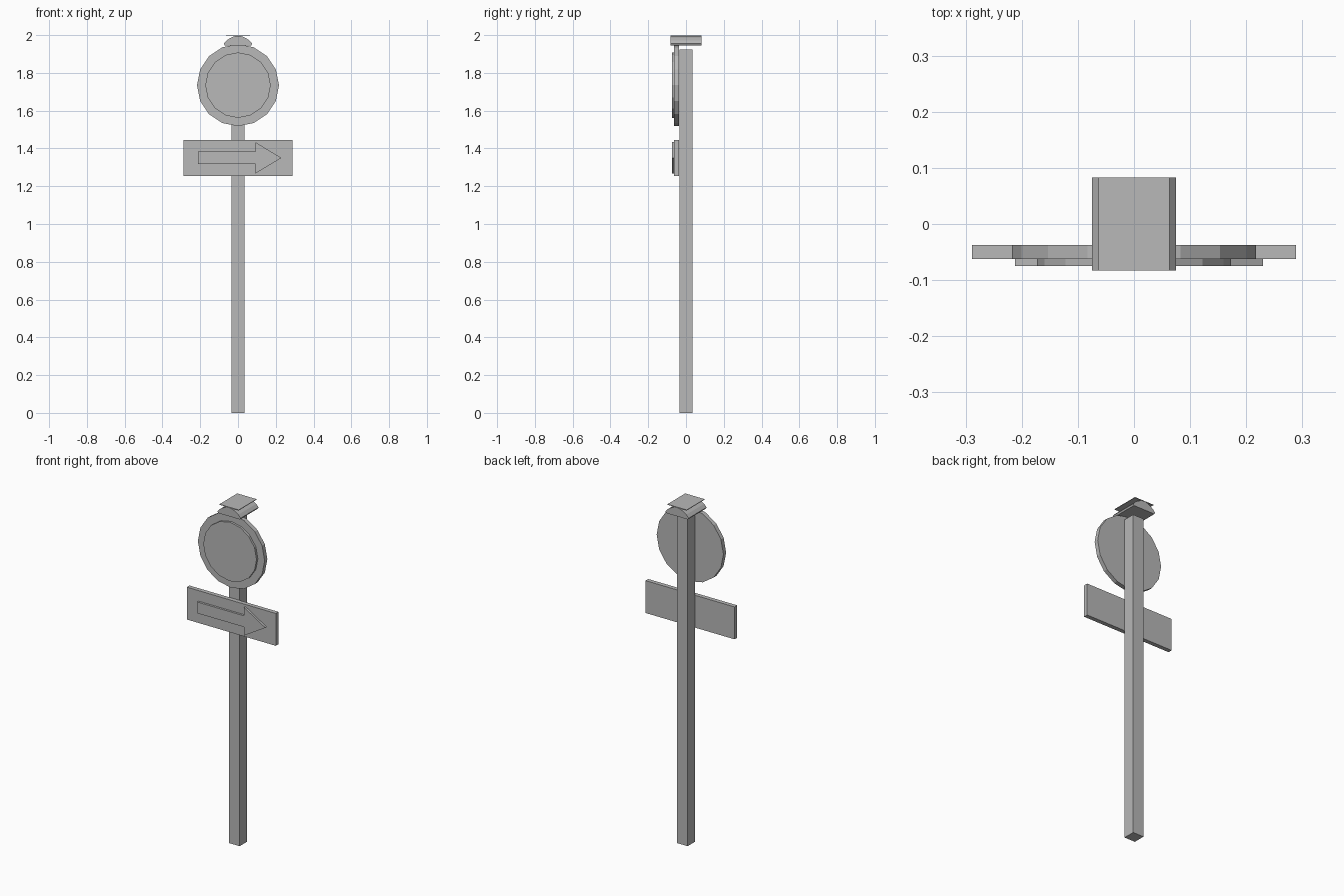
import bpy
from math import cos, sin, tau

cube = bpy.data.objects.get("Cube")
if cube:
    bpy.data.objects.remove(cube, do_unlink=True)

grey = bpy.data.materials.new("plain grey")
grey.use_nodes = True
colour = (0.48, 0.48, 0.48, 1)
grey.diffuse_color = colour
grey.node_tree.nodes["Principled BSDF"].inputs["Base Color"].default_value = colour


def extrude(name, outline, front, back):
    """Solid made by pushing an x-z outline (counterclockwise) from front to back."""
    n = len(outline)
    verts = [(x, y, z) for y in (front, back) for x, z in outline]
    faces = [list(range(n)), list(range(2 * n - 1, n - 1, -1))]
    faces += [(i, i + n, (i + 1) % n + n, (i + 1) % n) for i in range(n)]
    mesh = bpy.data.meshes.new(name)
    mesh.from_pydata(verts, [], faces)
    mesh.materials.append(grey)
    obj = bpy.data.objects.new(name, mesh)
    bpy.context.collection.objects.link(obj)
    return obj


def box(half, low, high):
    return [(-half, low), (half, low), (half, high), (-half, high)]


def disc(radius, centre, sides=16):
    return [(radius * cos(tau * i / sides), centre + radius * sin(tau * i / sides))
            for i in range(sides)]


# Square post
extrude("post", box(0.035, 0, 1.925), -0.035, 0.035)

# Round sign with raised face
extrude("round_sign", disc(0.217, 1.735), -0.0625, -0.0375)
extrude("round_sign_face", disc(0.173, 1.735), -0.075, -0.0625)

# Direction board with raised arrow
extrude("direction_board", box(0.289, 1.255, 1.445), -0.0625, -0.0375)
mid = 1.35
arrow = [(-0.212, mid - 0.033), (0.092, mid - 0.033), (0.092, mid - 0.083), (0.23, mid),
         (0.092, mid + 0.083), (0.092, mid + 0.033), (-0.212, mid + 0.033)]
extrude("arrow", arrow, -0.075, -0.0625)

# Arched lamp with a thin flat panel on top
right_side = [(0.07, 1.946), (0.075, 1.955), (0.06, 1.972), (0.04, 1.985), (0.015, 1.996)]
arch = right_side + [(-x, z) for x, z in reversed(right_side)]
extrude("lamp_arch", arch, -0.083, 0.083)
extrude("lamp_panel", box(0.063, 1.997, 2.0), -0.083, 0.083)
